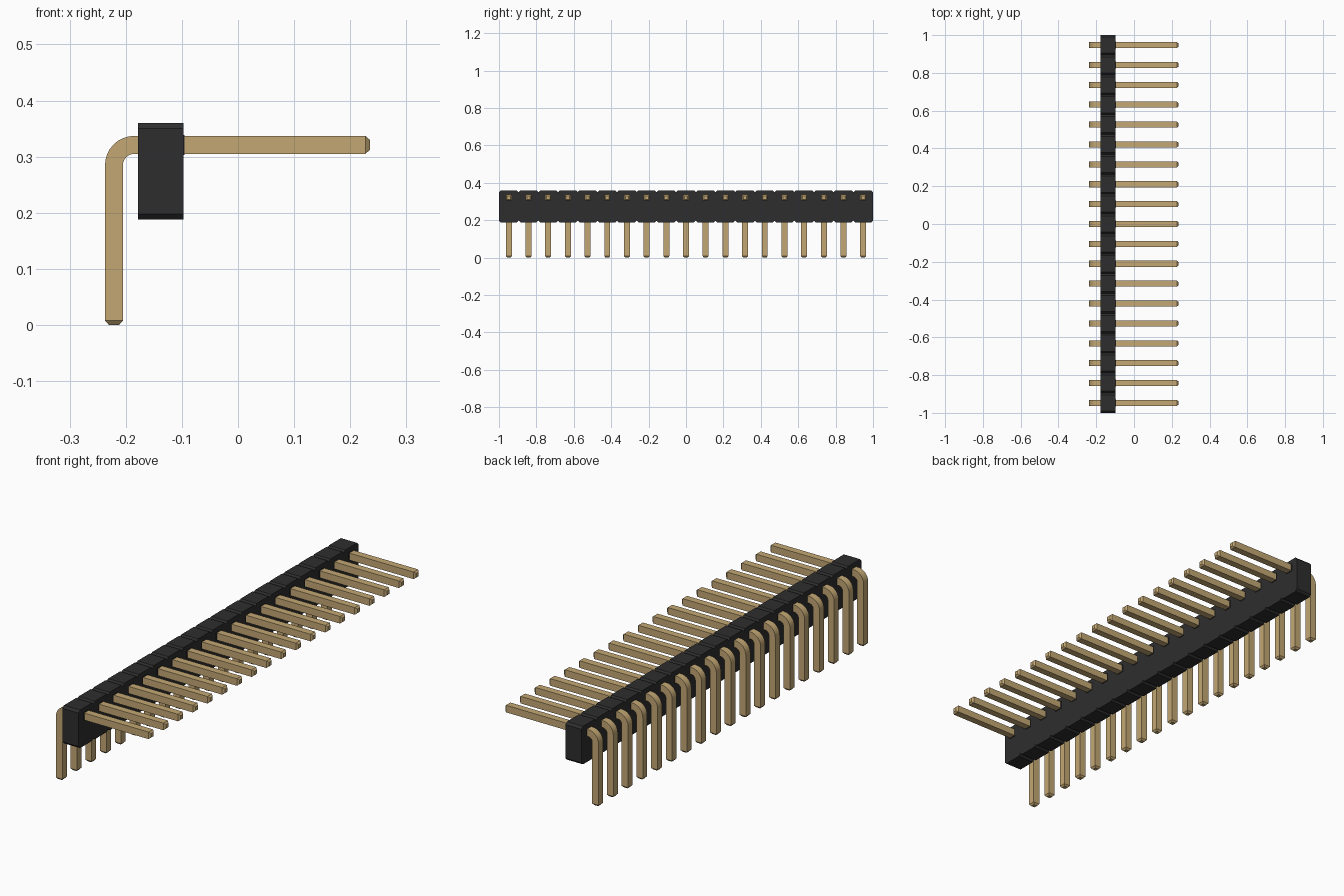
import bpy, bmesh, math
from mathutils import Vector

cube = bpy.data.objects.get("Cube")
if cube:
    bpy.data.objects.remove(cube, do_unlink=True)

COUNT = 19
PITCH = 2.0 / COUNT
HALF = 0.016                      # half thickness of a pin
X0, X1, Z0, Z1 = -0.178, -0.097, 0.188, 0.36   # housing block
PIN_Z = 0.321                     # height of the straight pin centre


def material(name, rgb, rough):
    m = bpy.data.materials.new(name)
    m.use_nodes = True
    m.diffuse_color = (*rgb, 1)
    bsdf = m.node_tree.nodes["Principled BSDF"]
    bsdf.inputs["Base Color"].default_value = (*rgb, 1)
    bsdf.inputs["Roughness"].default_value = rough
    return m


black = material("black plastic", (0.027, 0.027, 0.027), 0.6)
gold = material("pale gold metal", (0.55, 0.39, 0.175), 0.5)


def finish(bm, name, mat):
    bmesh.ops.recalc_face_normals(bm, faces=bm.faces)
    mesh = bpy.data.meshes.new(name)
    bm.to_mesh(mesh)
    bm.free()
    mesh.materials.append(mat)
    ob = bpy.data.objects.new(name, mesh)
    bpy.context.collection.objects.link(ob)
    return ob


def centres():
    return [(i - (COUNT - 1) / 2) * PITCH for i in range(COUNT)]


# Housing: one outline with a chamfered notch between segments, extruded in x
c, h = 0.010, PITCH / 2
top, bottom = [], []
for y in centres():
    top += [(y - h, Z1 - c), (y - h + c, Z1), (y + h - c, Z1)]
    bottom += [(y - h, Z0 + c), (y - h + c, Z0), (y + h - c, Z0)]
top.append((1.0, Z1 - c))
bottom.append((1.0, Z0 + c))
bm = bmesh.new()
face = bm.faces.new([bm.verts.new((X0, y, z)) for y, z in top + bottom[::-1]])
ext = bmesh.ops.extrude_face_region(bm, geom=[face])
bmesh.ops.translate(bm, vec=(X1 - X0, 0, 0),
                    verts=[v for v in ext["geom"] if isinstance(v, bmesh.types.BMVert)])
finish(bm, "housing", black)

# Thin collars where the pins leave the housing
bm = bmesh.new()
for y in centres():
    res = bmesh.ops.create_cube(bm, size=1)
    bmesh.ops.scale(bm, vec=(0.004, 0.036, 0.036), verts=res["verts"])
    bmesh.ops.translate(bm, vec=(X1, y, PIN_Z), verts=res["verts"])
finish(bm, "pin_collars", black)

# Pin path in the xz plane: (x, z, direction angle, half width)
PIN_X, R = -0.221, 0.036
TIP, TIP_HALF = 0.008, 0.009
path = [(PIN_X, 0, 90, TIP_HALF), (PIN_X, TIP, 90, HALF)]
for i in range(9):
    a = math.radians(180 - 90 * i / 8)
    path.append((PIN_X + R + R * math.cos(a), PIN_Z - R + R * math.sin(a),
                 90 - 90 * i / 8, HALF))
path += [(0.235 - TIP, PIN_Z, 0, HALF), (0.235, PIN_Z, 0, TIP_HALF)]


def build_pin(name, y):
    bm = bmesh.new()
    rings = []
    for x, z, ang, w in path:
        a = math.radians(ang)
        n = Vector((-math.sin(a), 0, math.cos(a))) * w
        side = Vector((0, w, 0))
        p = Vector((x, y, z))
        rings.append([bm.verts.new(p + n * s + side * t)
                      for s, t in ((1, 1), (1, -1), (-1, -1), (-1, 1))])
    for a, b in zip(rings, rings[1:]):
        for k in range(4):
            bm.faces.new((a[k], a[(k + 1) % 4], b[(k + 1) % 4], b[k]))
    bm.faces.new(rings[0])
    bm.faces.new(rings[-1])
    ob = finish(bm, name, gold)
    # Smooth only across the bend, keep the square edges sharp
    bpy.ops.object.select_all(action='DESELECT')
    ob.select_set(True)
    bpy.context.view_layer.objects.active = ob
    bpy.ops.object.shade_smooth_by_angle(angle=math.radians(25))


for i, y in enumerate(centres()):
    build_pin(f"bent_pin_{i + 1:02d}", y)
